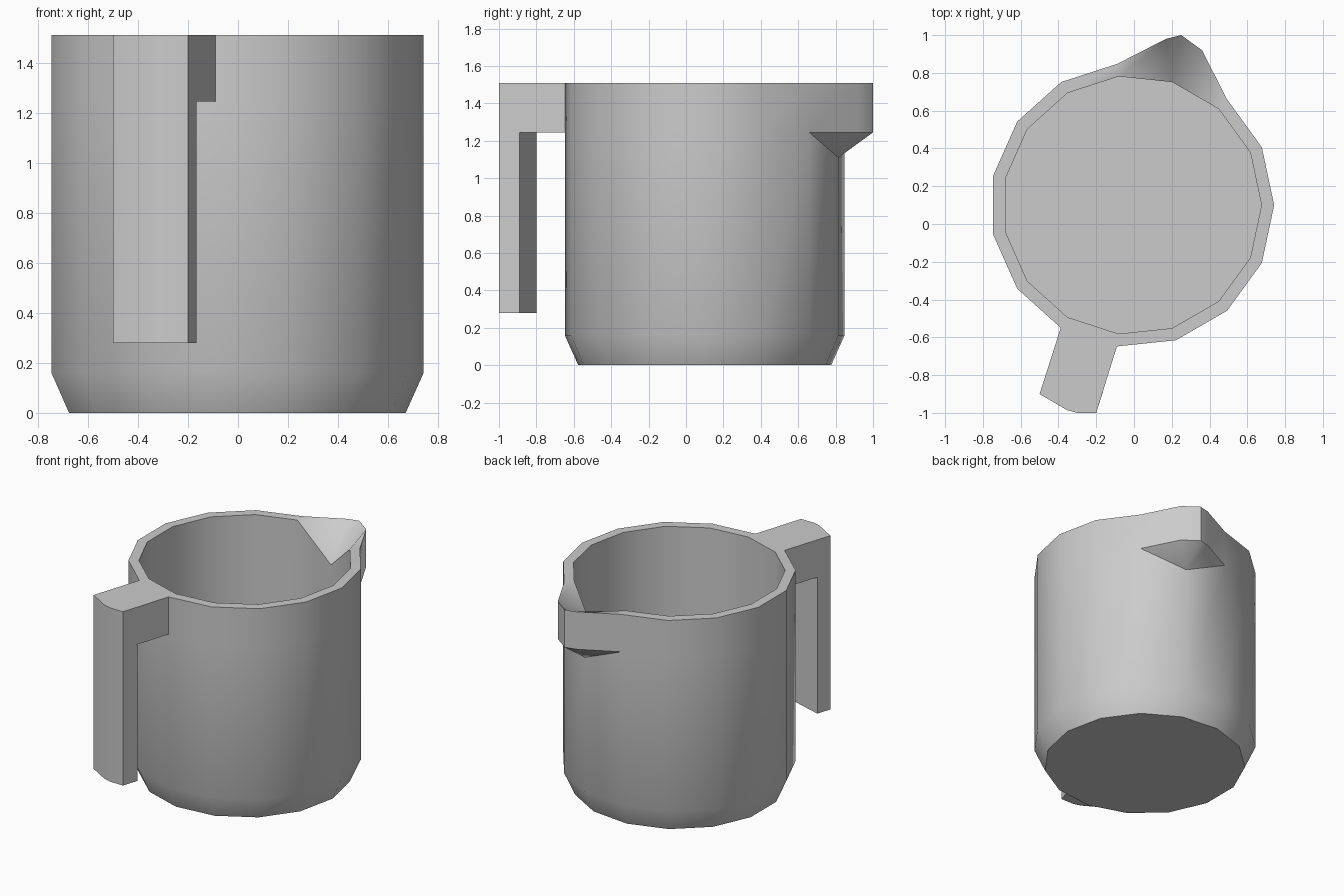
import bpy, bmesh, math

cube = bpy.data.objects.get("Cube")
if cube:
    bpy.data.objects.remove(cube, do_unlink=True)

SIDES = 15
CX, CY = -0.01, 0.1
TOP, LIP = 1.51, 1.245        # rim height, underside of spout and handle arm

grey = bpy.data.materials.new("light_grey")
grey.use_nodes = True
grey.diffuse_color = (0.6, 0.6, 0.6, 1)
grey.node_tree.nodes["Principled BSDF"].inputs["Base Color"].default_value = (0.6, 0.6, 0.6, 1)


def finish(bm, name, angle):
    bmesh.ops.recalc_face_normals(bm, faces=bm.faces)
    mesh = bpy.data.meshes.new(name)
    bm.to_mesh(mesh)
    bm.free()
    mesh.materials.append(grey)
    obj = bpy.data.objects.new(name, mesh)
    bpy.context.collection.objects.link(obj)
    bpy.ops.object.select_all(action='DESELECT')
    obj.select_set(True)
    bpy.context.view_layer.objects.active = obj
    bpy.ops.object.shade_smooth_by_angle(angle=math.radians(angle))


def ring(bm, radius, z):
    step = 2 * math.pi / SIDES
    return [bm.verts.new((CX + radius * math.cos(i * step),
                          CY + radius * math.sin(i * step), z)) for i in range(SIDES)]


def bridge(bm, a, b, skip=()):
    for i in range(SIDES):
        if i not in skip:
            j = (i + 1) % SIDES
            bm.faces.new((a[i], a[j], b[j], b[i]))


def fan(bm, centre, verts):
    for a, b in zip(verts, verts[1:]):
        bm.faces.new((centre, a, b))


# Jug body: tapered foot, straight wall, rim and hollow inside
START, MID, END = 2, 3, 4     # corners of the wall that carry the spout
GAP = (START, MID)
bm = bmesh.new()
foot = ring(bm, 0.68, 0)
wall = ring(bm, 0.752, 0.16)
collar = ring(bm, 0.752, LIP)
rim = ring(bm, 0.752, TOP)
inner_rim = ring(bm, 0.685, TOP)
floor = ring(bm, 0.685, 0.07)
collar[MID].co.z = 1.11       # root of the spout on the outside
inner_rim[MID].co.z = 1.28    # bottom of the pouring notch
bm.faces.new(foot)
bm.faces.new(floor)
bridge(bm, foot, wall)
bridge(bm, wall, collar)
bridge(bm, collar, rim, GAP)
bridge(bm, rim, inner_rim, GAP)
bridge(bm, inner_rim, floor)

# Spout: upright outer band, sloping underside and pouring channel
tip = [(0.36, 0.92), (0.25, 1.0), (0.17, 0.98)]
low = [bm.verts.new((x, y, LIP)) for x, y in tip]
high = [bm.verts.new((x, y, TOP)) for x, y in tip]
lower = [collar[START]] + low + [collar[END]]
upper = [rim[START]] + high + [rim[END]]
for i in range(len(lower) - 1):
    bm.faces.new((lower[i], lower[i + 1], upper[i + 1], upper[i]))
fan(bm, collar[MID], lower)
fan(bm, inner_rim[MID], [inner_rim[START]] + high + [inner_rim[END]])
bm.faces.new((inner_rim[START], rim[START], high[0]))
bm.faces.new((inner_rim[END], rim[END], high[-1]))
bm.verts.remove(rim[MID])
finish(bm, "jug_body", 50)


# Handle: arm at the rim and a hanging grip
def prism(name, outline, z0, z1):
    bm = bmesh.new()
    base = bm.faces.new([bm.verts.new((x, y, z0)) for x, y in outline])
    top = bmesh.ops.extrude_face_region(bm, geom=[base], use_keep_orig=True)["geom"]
    bmesh.ops.translate(bm, vec=(0, 0, z1 - z0),
                        verts=[v for v in top if isinstance(v, bmesh.types.BMVert)])
    finish(bm, name, 40)


front = [(-0.5, -0.9), (-0.355, -0.985), (-0.3, -1.0), (-0.2, -1.0)]
prism("handle_arm", front + [(-0.09, -0.647), (-0.388, -0.55)], LIP, TOP)
prism("handle_grip", front + [(-0.165, -0.89), (-0.468, -0.8)], 0.28, LIP)
